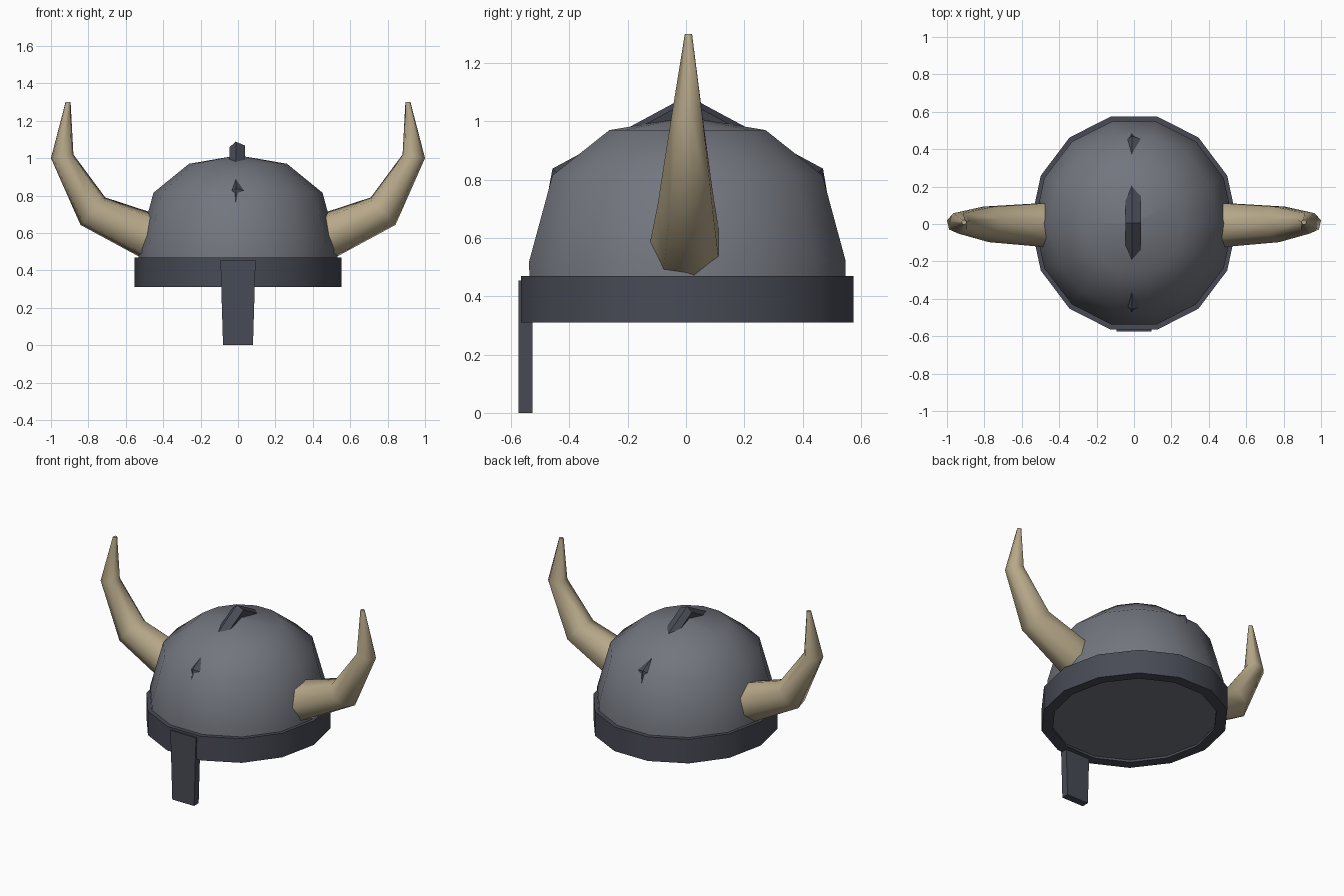
import bpy, math
from mathutils import Vector

if "Cube" in bpy.data.objects:
    bpy.data.objects.remove(bpy.data.objects["Cube"])

SIDES = 14


def material(name, rgb):
    m = bpy.data.materials.new(name)
    m.diffuse_color = (*rgb, 1)
    m.use_nodes = True
    m.node_tree.nodes["Principled BSDF"].inputs["Base Color"].default_value = m.diffuse_color
    return m


STEEL = material("steel", (0.17, 0.18, 0.21))
DARK = material("dark_steel", (0.065, 0.07, 0.092))
HORN = material("horn", (0.47, 0.39, 0.25))


def loft(name, rings, mat, caps=True, closed=False, smooth=None):
    """Skin a list of equal-length rings with quads."""
    n = len(rings[0])
    verts = [p for r in rings for p in r]
    faces = []
    for i in range(len(rings) if closed else len(rings) - 1):
        a, b = i * n, (i + 1) % len(rings) * n
        faces += [(a + k, a + (k + 1) % n, b + (k + 1) % n, b + k) for k in range(n)]
    if caps and not closed:
        faces += [tuple(range(n))[::-1], tuple(range(len(verts) - n, len(verts)))]
    me = bpy.data.meshes.new(name)
    me.from_pydata(verts, [], faces)
    me.materials.append(mat)
    ob = bpy.data.objects.new(name, me)
    bpy.context.collection.objects.link(ob)
    bpy.context.view_layer.objects.active = ob
    ob.select_set(True)
    bpy.ops.object.mode_set(mode='EDIT')
    bpy.ops.mesh.select_all(action='SELECT')
    bpy.ops.mesh.remove_doubles(threshold=0.0005)
    bpy.ops.mesh.normals_make_consistent(inside=False)
    bpy.ops.object.mode_set(mode='OBJECT')
    if smooth:
        bpy.ops.object.shade_smooth_by_angle(angle=math.radians(smooth))
    ob.select_set(False)
    return ob


def oval(rx, ry, z):
    return [(rx * math.cos(2 * math.pi * k / SIDES),
             0.005 + ry * math.sin(2 * math.pi * k / SIDES), z) for k in range(SIDES)]


# Dome, closed underneath
loft("dome", [oval(*p) for p in [(0.53, 0.555, 0.325), (0.532, 0.557, 0.52),
     (0.452, 0.475, 0.815), (0.262, 0.275, 0.97), (0.0005, 0.0005, 1.015)]],
     STEEL, smooth=50)

# Rim band
loft("rim_band", [oval(*p) for p in [(0.553, 0.585, 0.31), (0.553, 0.585, 0.47),
     (0.487, 0.515, 0.47), (0.487, 0.515, 0.31)]], DARK, closed=True, smooth=30)

# Nose guard, tapering downwards
loft("nose_guard", [[(-w, -0.575, z), (w, -0.575, z), (w, -0.527, z), (-w, -0.527, z)]
     for w, z in [(0.08, 0), (0.094, 0.455)]], DARK)

# Crest strip that arches over the dome and surfaces at its knots
path = [Vector((0, *p)) for p in [(-0.53, 0.45), (-0.458, 0.838), (0.005, 1.088),
                                  (0.47, 0.838), (0.537, 0.45)]]
section = [(-0.012, 0), (0.037, -0.02), (0.025, -0.07), (-0.03, -0.07), (-0.046, -0.03)]
rings = []
for i, p in enumerate(path):
    t = (path[min(i + 1, 4)] - path[max(i - 1, 0)]).normalized()
    up = Vector((0, -t.z, t.y))
    rings.append([p + Vector((x, 0, 0)) + up * h for x, h in section])
loft("crest", rings, DARK)

# Horns: inner edge, outer edge, sideways half-width; seven sides each
stations = [((0.42, 0.695), (0.50, 0.458), 0.125), ((0.71, 0.79), (0.842, 0.643), 0.1),
            ((0.88, 1.02), (1.0, 1.0), 0.057), ((0.895, 1.3), (0.922, 1.3), 0.013)]
for side, label in ((1, "right"), (-1, "left")):
    rings = []
    for i, (inner, outer, w) in enumerate(stations):
        a, b = Vector(inner), Vector(outer)
        c, h = (a + b) / 2, (a - b) / 2 / 0.975
        rings.append([])
        for k in range(7):
            g = 2 * math.pi * k / 7
            q = c + h * math.sin(g)
            rings[-1].append((side * q.x, 0.003 * i - w * math.cos(g), q.y))
    loft("horn_" + label, rings, HORN, smooth=60)
